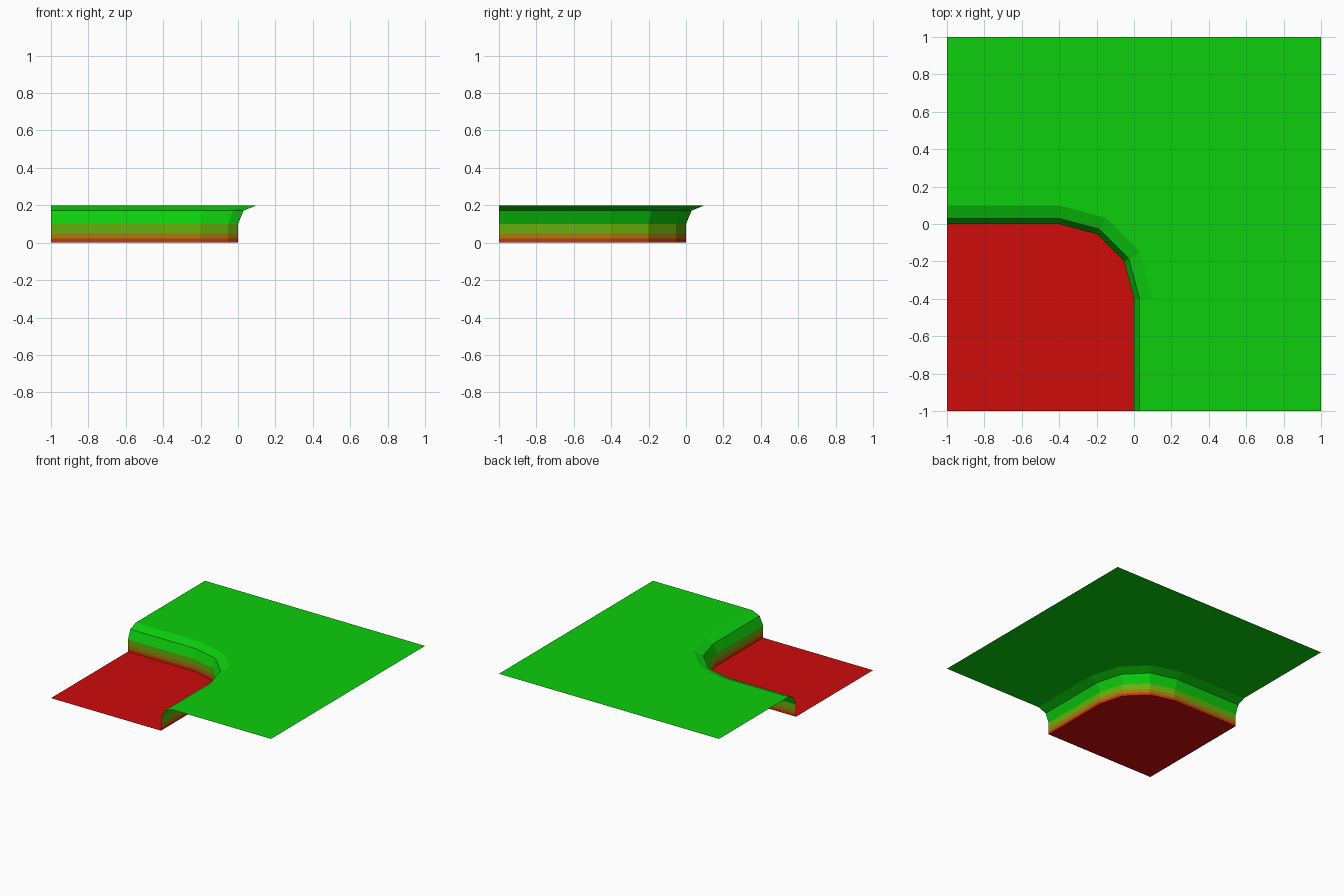
import bpy, bmesh, math

if "Cube" in bpy.data.objects:
    bpy.data.objects.remove(bpy.data.objects["Cube"])


def material(name, rgb):
    m = bpy.data.materials.new(name)
    m.diffuse_color = (*rgb, 1.0)
    m.use_nodes = True
    m.node_tree.nodes["Principled BSDF"].inputs["Base Color"].default_value = m.diffuse_color
    return m


GRASS = material("grass green", (0.0035, 0.62, 0.0035))
OLIVE = material("olive", (0.14, 0.43, 0.0035))
ORANGE = material("burnt orange", (0.40, 0.19, 0.0035))
RUST = material("rust red", (0.56, 0.04, 0.0035))
RED = material("floor red", (0.62, 0.0035, 0.0035))


def rim(offset, z):
    """Two straight runs joined by a three-segment rounded corner."""
    r = 0.4 + offset
    arc = [(-0.4 + r * math.cos(math.radians(a)),
            -0.4 + r * math.sin(math.radians(a)), z) for a in (90, 60, 30, 0)]
    return [(-1, offset, z)] + arc + [(offset, -1, z)]


def build(name, faces, mats):
    """Make an object from (points, material index) faces."""
    bm = bmesh.new()
    for pts, index in faces:
        bm.faces.new([bm.verts.new(p) for p in pts]).material_index = index
    bmesh.ops.remove_doubles(bm, verts=bm.verts, dist=1e-5)
    mesh = bpy.data.meshes.new(name)
    bm.to_mesh(mesh)
    bm.free()
    for m in mats:
        mesh.materials.append(m)
    bpy.context.collection.objects.link(bpy.data.objects.new(name, mesh))


# Low ground in the front left corner
build("lower_floor", [([(-1, -1, 0)] + rim(0, 0)[::-1], 0)], [RED])

# Bank: colour bands up the wall, then two bevels rolling back onto the top
profile = [(0, 0), (0, 0.022), (0, 0.05), (0, 0.1), (0.03, 0.172), (0.1, 0.2)]
band_index = [0, 1, 2, 3, 3]
rings = [rim(*p) for p in profile]
bank = []
for low, high, index in zip(rings, rings[1:], band_index):
    for i in range(len(low) - 1):
        bank.append(([low[i], low[i + 1], high[i + 1], high[i]], index))
build("bank", bank, [RUST, ORANGE, OLIVE, GRASS])

# High ground around the bank
build("upper_ground",
      [(rings[-1] + [(1, -1, 0.2), (1, 1, 0.2), (-1, 1, 0.2)], 0)], [GRASS])
